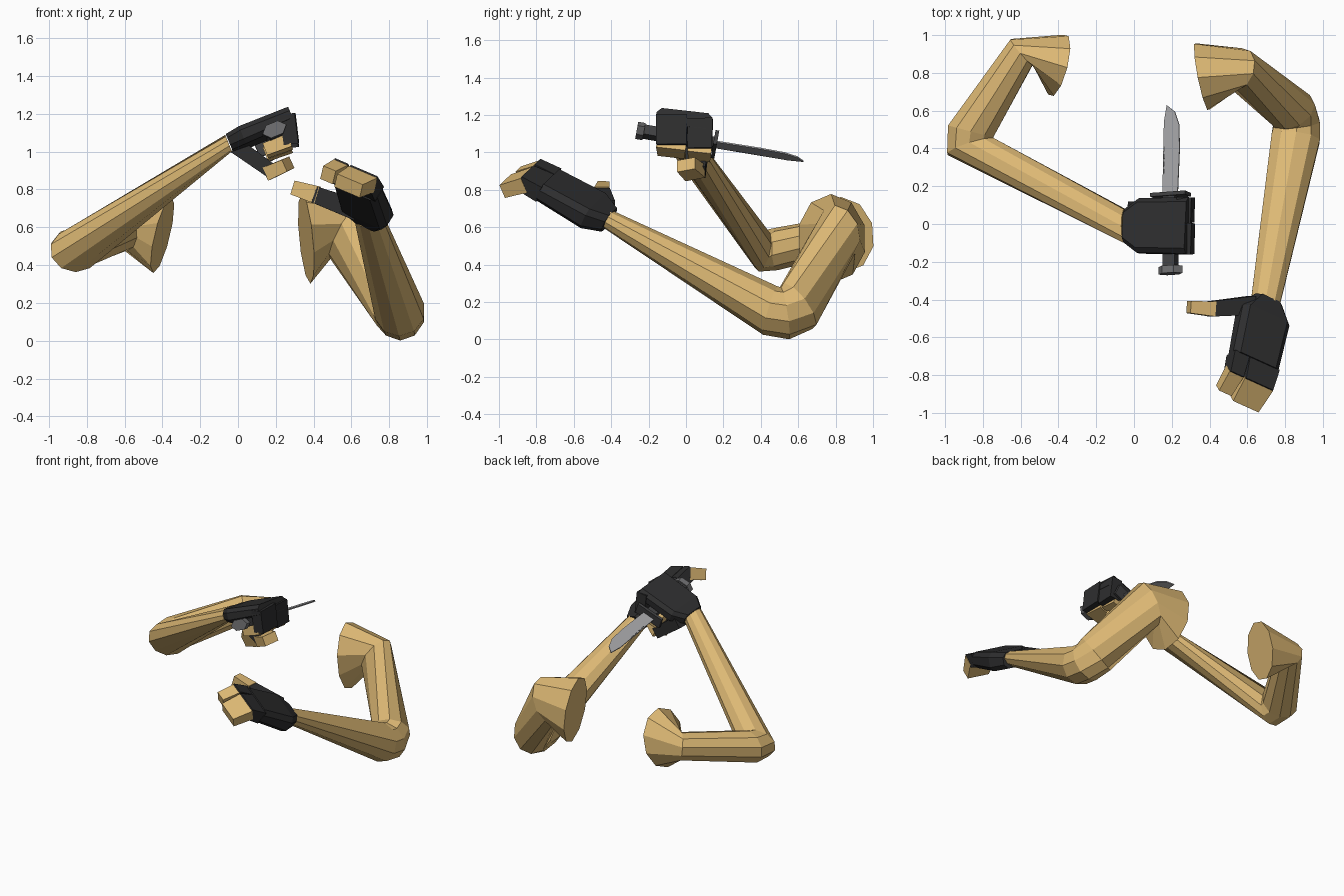
import bpy, bmesh, math
from mathutils import Vector, Matrix

if "Cube" in bpy.data.objects:
    bpy.data.objects.remove(bpy.data.objects["Cube"], do_unlink=True)


def material(name, rgb):
    m = bpy.data.materials.new(name)
    m.use_nodes = True
    m.diffuse_color = (*rgb, 1)
    m.node_tree.nodes["Principled BSDF"].inputs["Base Color"].default_value = (*rgb, 1)
    return m


SKIN = material("tan skin", (0.72, 0.48, 0.175))
GLOVE = material("black glove", (0.027, 0.027, 0.028))
STEEL = material("grey steel", (0.36, 0.36, 0.37))
FITTING = material("dark steel", (0.15, 0.15, 0.155))
GRIP = material("dark grip", (0.05, 0.05, 0.052))


def loft(name, rings, mat):
    """Skin a row of equal point rings and cap both ends."""
    bm = bmesh.new()
    rows = [[bm.verts.new(p) for p in ring] for ring in rings]
    n = len(rows[0])
    for a, b in zip(rows, rows[1:]):
        for i in range(n):
            j = (i + 1) % n
            bm.faces.new((a[i], a[j], b[j], b[i]))
    bm.faces.new(rows[0])
    bm.faces.new(rows[-1][::-1])
    bmesh.ops.recalc_face_normals(bm, faces=bm.faces)
    me = bpy.data.meshes.new(name)
    bm.to_mesh(me)
    bm.free()
    me.materials.append(mat)
    ob = bpy.data.objects.new(name, me)
    bpy.context.collection.objects.link(ob)


def arm(name, stations, sides=10):
    """Each station: centre, direction of travel, half width, half height."""
    rings = []
    for centre, along, ru, rv in stations:
        along = Vector(along).normalized()
        u = along.cross(Vector((0, 0, 1))).normalized()
        v = u.cross(along)
        angles = [math.tau * (i + 0.5) / sides for i in range(sides)]
        rings.append([Vector(centre) + u * ru * 1.04 * math.cos(t) + v * rv * 1.04 * math.sin(t)
                      for t in angles])
    loft(name, rings, SKIN)


def frame(origin, along, across):
    """Local axes: x across, y along, z out of the back of the hand."""
    y = Vector(along).normalized()
    x = Vector(across)
    x = (x - y * x.dot(y)).normalized()
    z = x.cross(y)
    if z.z < 0:
        z = -z
    m = Matrix((x, y, z)).transposed().to_4x4()
    m.translation = Vector(origin)
    return m


def palm(name, m, stations, chamfer=0.03):
    """Chamfered rectangle sections: distance, half width, half thickness."""
    rings = []
    for s, w, t in stations:
        c = chamfer
        pts = [(w - c, t), (w, t - c), (w, c - t), (w - c, -t),
               (c - w, -t), (-w, c - t), (-w, t - c), (c - w, t)]
        rings.append([m @ Vector((x, s, z)) for x, z in pts])
    loft(name, rings, GLOVE)


def bar(name, p0, p1, across, width, thick, mat, taper=0.9):
    """Tapered four sided block from p0 to p1."""
    p0, p1 = Vector(p0), Vector(p1)
    d = (p1 - p0).normalized()
    u = Vector(across)
    u = (u - d * u.dot(d)).normalized()
    v = d.cross(u)
    rings = []
    for p, k in ((p0, 0.5), (p1, 0.5 * taper)):
        rings.append([p + u * width * k * a + v * thick * k * b
                      for a, b in ((1, 1), (-1, 1), (-1, -1), (1, -1))])
    loft(name, rings, mat)


# Arms: shoulder opening, shoulder bend, elbow rings, wrist
arm("left_arm", [
    ((0.36, 0.78, 0.54), (1, 0.2, 0.1), 0.18, 0.23),
    ((0.56, 0.82, 0.575), (0.9, -0.3, -0.5), 0.11, 0.155),
    ((0.835, 0.60, 0.18), (0.4, -0.75, -0.6), 0.125, 0.145),
    ((0.86, 0.53, 0.14), (0.1, -0.97, -0.15), 0.125, 0.135),
    ((0.855, 0.45, 0.155), (-0.1, -1, 0.3), 0.13, 0.13),
    ((0.695, -0.42, 0.645), (-0.13, -0.85, 0.5), 0.078, 0.05)])
arm("right_arm", [
    ((-0.40, 0.84, 0.56), (-1, 0.25, 0.25), 0.165, 0.2),
    ((-0.595, 0.91, 0.575), (-0.76, -0.65, -0.1), 0.09, 0.095),
    ((-0.865, 0.49, 0.485), (-0.25, -0.95, 0), 0.125, 0.11),
    ((-0.865, 0.41, 0.475), (0.3, -0.93, 0.2), 0.13, 0.11),
    ((-0.05, -0.01, 1.045), (0.92, 0, 0.38), 0.09, 0.045)])

# Open left hand
L = frame((0.70, -0.41, 0.64), (-0.18, -0.86, 0.49), (0.86, -0.36, -0.38))
across = L.col[0].to_3d()
palm("left_palm", L, [(0, 0.085, 0.055), (0.1, 0.145, 0.065), (0.385, 0.14, 0.055)])
for label, x, width, reach in (("index", -0.095, 0.09, 0.11), ("outer", 0.045, 0.185, 0.13)):
    bar("left_" + label + "_glove", L @ Vector((x, 0.38, 0)), L @ Vector((x, 0.505, -0.005)),
        across, width, 0.095, GLOVE)
    bar("left_" + label + "_fingertips", L @ Vector((x, 0.475, 0)),
        L @ Vector((x, 0.49 + reach * 0.63, -reach * 0.8)), across, width * 0.95, 0.085, SKIN)
bar("left_thumb_glove", (0.63, -0.43, 0.69), (0.40, -0.45, 0.775), (0, 1, 0), 0.1, 0.11, GLOVE, 0.8)
bar("left_thumb_tip", (0.42, -0.45, 0.77), (0.29, -0.44, 0.81), (0, 1, 0), 0.08, 0.095, SKIN, 0.8)

# Closed right hand
R = frame((-0.045, -0.01, 1.045), (0.92, 0, 0.38), (0, 0.99, -0.13))
across = R.col[0].to_3d()
palm("right_palm", R, [(0, 0.09, 0.045), (0.08, 0.145, 0.05), (0.36, 0.15, 0.045)], 0.025)
for label, y, width in (("index", 0.075, 0.135), ("outer", -0.077, 0.167)):
    drop = Vector((0, y, -0.13 * y))
    bar("right_" + label + "_glove", drop + Vector((0.262, 0, 1.19)),
        drop + Vector((0.283, 0, 1.03)), across, width, 0.08, GLOVE, 0.97)
    bar("right_" + label + "_fingertips", drop + Vector((0.275, 0, 1.045)),
        drop + Vector((0.145, 0, 0.995)), across, width * 0.95, 0.075, SKIN)
bar("right_thumb_glove", (-0.01, 0.06, 1.03), (0.18, 0.05, 0.895), (0, 1, 0), 0.12, 0.085, GLOVE, 0.9)
bar("right_thumb_tip", (0.165, 0.05, 0.89), (0.265, 0.0, 0.935), (0, 1, 0), 0.115, 0.075, SKIN)

# Knife: local y runs to the tip, x across the blade, z through its thickness
K = frame((0.193, 0.15, 1.045), (0, 0.48, -0.085), (0.92, 0, 0.39))
knife_side = K.col[0].to_3d()
bar("knife_handle", K @ Vector((0, -0.38, 0)), K @ Vector((0, 0.01, 0)), knife_side, 0.07, 0.055, GRIP, 1)
bar("knife_guard", K @ Vector((0, -0.005, 0)), K @ Vector((0, 0.015, 0)), knife_side, 0.2, 0.08, GRIP, 1)


def outline_plate(name, points, z0, z1, mat):
    loft(name, [[K @ Vector((x, y, z)) for x, y in points] for z in (z0, z1)], mat)


blade = [(-0.045, 0.01), (0.042, 0.01), (0.053, 0.25), (0.05, 0.38), (0.025, 0.45),
         (-0.02, 0.487), (-0.036, 0.4)]
outline_plate("knife_blade", blade, -0.004, 0.004, STEEL)
for i in range(4):
    y = 0.12 + 0.04 * i
    slot = [(-0.037, y), (-0.032, y), (-0.032, y + 0.025), (-0.037, y + 0.025)]
    outline_plate("blade_notch", slot, -0.0048, 0.0048, GRIP)

# Six sided pommel
hexagon = [(0.068 * math.cos(math.tau * i / 6), 0.042 * math.sin(math.tau * i / 6)) for i in range(6)]
loft("knife_pommel", [[K @ Vector((x, y, z)) for x, z in hexagon] for y in (-0.42, -0.38)], FITTING)
